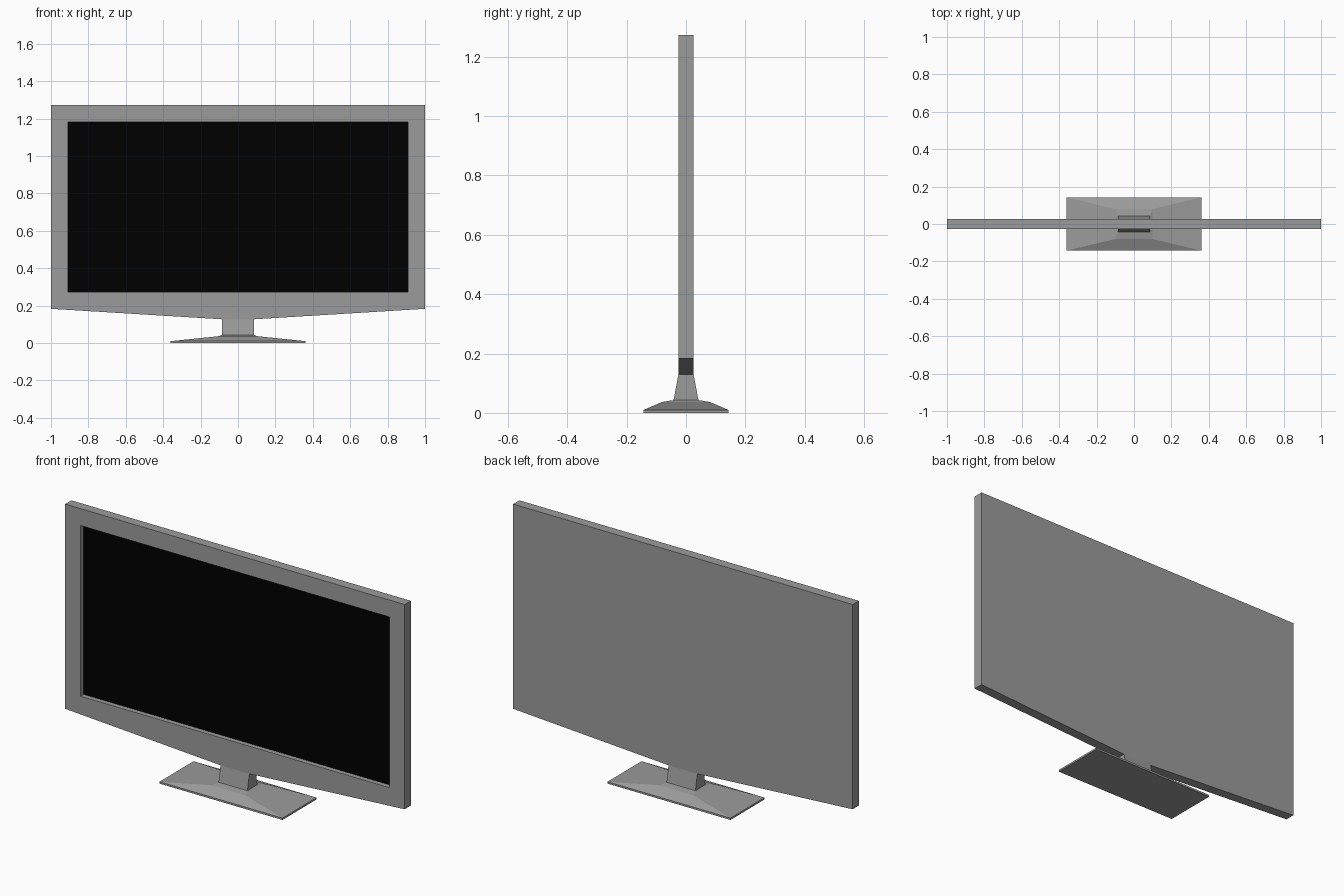
import bpy, bmesh

if "Cube" in bpy.data.objects:
    bpy.data.objects.remove(bpy.data.objects["Cube"])


def material(name, value):
    mat = bpy.data.materials.new(name)
    mat.diffuse_color = (value, value, value, 1)
    mat.use_nodes = True
    mat.node_tree.nodes["Principled BSDF"].inputs["Base Color"].default_value = mat.diffuse_color
    return mat


grey = material("casing_grey", 0.33)
black = material("screen_black", 0.0)


def add_object(name, bm, mat):
    mesh = bpy.data.meshes.new(name)
    bm.to_mesh(mesh)
    bm.free()
    mesh.materials.append(mat)
    bpy.context.collection.objects.link(bpy.data.objects.new(name, mesh))


def loft(name, rings, cap_start=True, cap_end=True):
    """Join equal-length rings of points with quads and optional end caps."""
    bm = bmesh.new()
    loops = [[bm.verts.new(p) for p in ring] for ring in rings]
    n = len(rings[0])
    for a, b in zip(loops, loops[1:]):
        for i in range(n):
            j = (i + 1) % n
            bm.faces.new((a[i], a[j], b[j], b[i]))
    if cap_start:
        bm.faces.new(loops[0][::-1])
    if cap_end:
        bm.faces.new(loops[-1])
    bmesh.ops.recalc_face_normals(bm, faces=bm.faces)
    add_object(name, bm, grey)


def rect(hx, hy, z):
    return [(-hx, -hy, z), (hx, -hy, z), (hx, hy, z), (-hx, hy, z)]


def at_y(points, y):
    return [(x, y, z) for x, z in points]


NECK, HALF_Y, RECESS = 0.085, 0.026, 0.0

# Panel frame: shallow V underside, opening recessed for the screen
outer = [(-1, 0.183), (-NECK, 0.127), (NECK, 0.127), (1, 0.183), (1, 1.273), (-1, 1.273)]
inner = [(-0.91, 0.274), (-NECK, 0.274), (NECK, 0.274), (0.91, 0.274), (0.91, 1.183), (-0.91, 1.183)]
loft("panel_frame",
     [at_y(outer, HALF_Y), at_y(outer, -HALF_Y), at_y(inner, -HALF_Y), at_y(inner, RECESS)],
     cap_end=False)

# Black screen at the bottom of the recess
bm = bmesh.new()
corners = [inner[i] for i in (0, 3, 4, 5)]
bm.faces.new([bm.verts.new(p) for p in at_y(corners, RECESS)])
add_object("screen", bm, black)

# Tapered neck, flush with the panel at the top
loft("stand_neck", [rect(NECK, 0.042, 0.043), rect(NECK, HALF_Y, 0.127)],
     cap_start=False, cap_end=False)

# Base plate: thin edge, then two slopes rising to the neck
loft("stand_base", [rect(0.362, 0.143, 0), rect(0.362, 0.143, 0.01),
                    rect(0.10, 0.08, 0.037), rect(NECK, 0.042, 0.043)])
